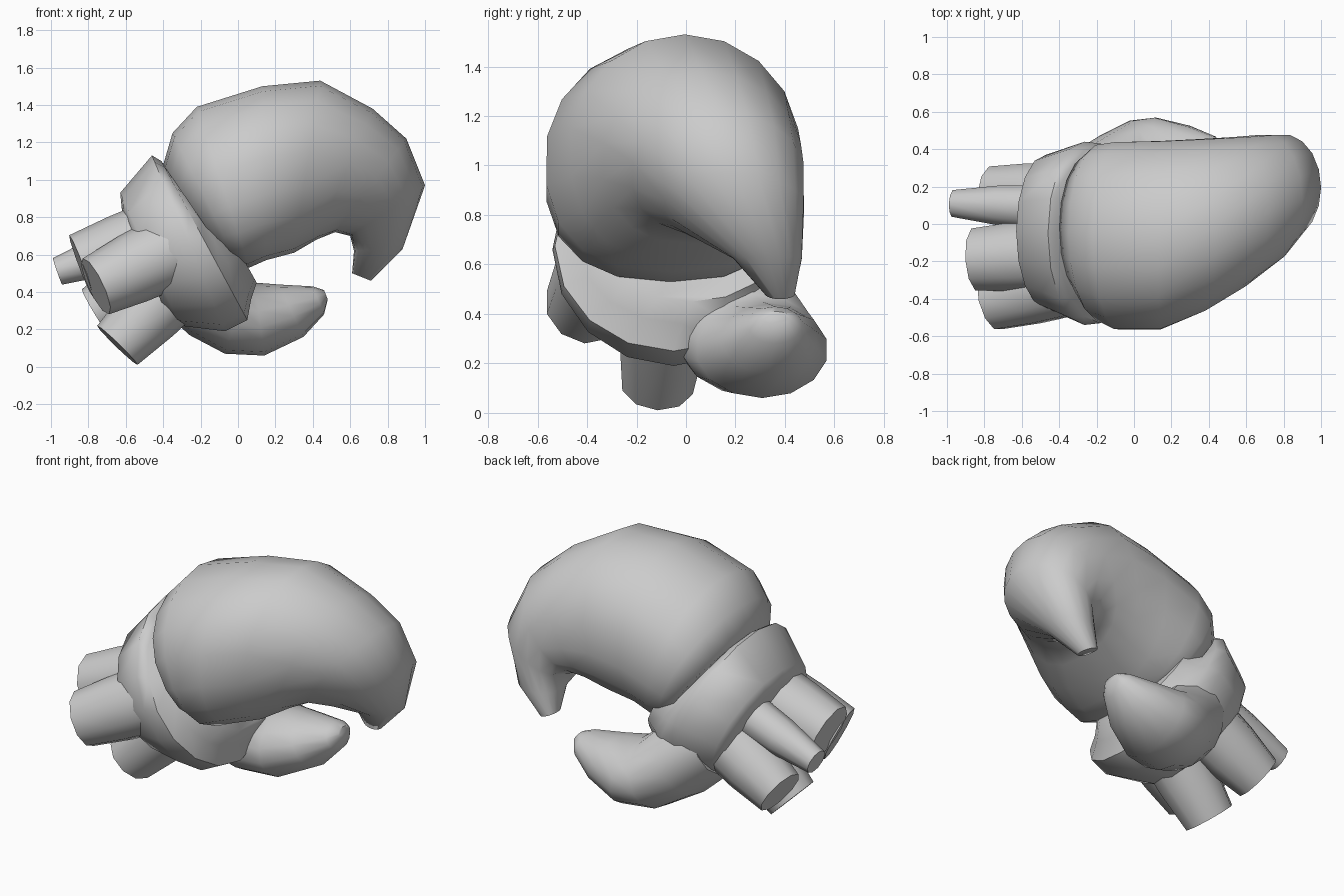
import bpy, bmesh, math
from mathutils import Vector

if "Cube" in bpy.data.objects:
    bpy.data.objects.remove(bpy.data.objects["Cube"])


def finish(name, bm, angle):
    bmesh.ops.recalc_face_normals(bm, faces=bm.faces)
    me = bpy.data.meshes.new(name)
    bm.to_mesh(me)
    bm.free()
    ob = bpy.data.objects.new(name, me)
    bpy.context.collection.objects.link(ob)
    bpy.ops.object.select_all(action='DESELECT')
    bpy.context.view_layer.objects.active = ob
    ob.select_set(True)
    bpy.ops.object.shade_smooth_by_angle(angle=math.radians(angle))
    return ob


def skin(bm, rings):
    loops = [[bm.verts.new(p) for p in r] for r in rings]
    n = len(loops[0])
    for a, b in zip(loops, loops[1:]):
        for i in range(n):
            j = (i + 1) % n
            bm.faces.new((a[i], a[j], b[j], b[i]))
    bm.faces.new(loops[0])
    bm.faces.new(loops[-1])


def shell(name, sections, sides, inner_pow=2.0, angle=50):
    """Loft rings; each section = outer x,z, inner x,z, min y, max y."""
    rings = []
    for ox, oz, ix, iz, y0, y1 in sections:
        ring = []
        for k in range(sides):
            t = 2 * math.pi * k / sides
            c, s = math.cos(t), math.sin(t)
            e = 2 / (2.0 if c > 0.01 else inner_pow)
            u = math.copysign(abs(c) ** e, c)
            v = math.copysign(abs(s) ** e, s)
            ring.append(((ox + ix) / 2 + u * (ox - ix) / 2,
                         (y0 + y1) / 2 + v * (y1 - y0) / 2,
                         (oz + iz) / 2 + u * (oz - iz) / 2))
        rings.append(ring)
    bm = bmesh.new()
    skin(bm, rings)
    return finish(name, bm, angle)


def tube(name, end, r_end, base, r_base, sides=10):
    end, base = Vector(end), Vector(base)
    axis = (base - end).normalized()
    side = axis.cross(Vector((0, 1, 0))).normalized()
    other = axis.cross(side)
    rings = []
    for f in (0, 0.5, 1):
        c = end.lerp(base, f)
        r = r_end + (r_base - r_end) * math.sin(f * math.pi / 2)
        rings.append([c + side * r * math.cos(2 * math.pi * k / sides)
                      + other * r * math.sin(2 * math.pi * k / sides)
                      for k in range(sides)])
    bm = bmesh.new()
    skin(bm, rings)
    return finish(name, bm, 50)


# Big hooked upper pincer
shell("upper_pincer", [
    (-0.40, 1.08, -0.05, 0.57, -0.42, 0.38),
    (-0.35, 1.25, 0.00, 0.55, -0.52, 0.43),
    (-0.22, 1.39, 0.06, 0.53, -0.57, 0.445),
    (0.13, 1.50, 0.15, 0.57, -0.57, 0.45),
    (0.44, 1.53, 0.30, 0.61, -0.47, 0.46),
    (0.72, 1.38, 0.42, 0.68, -0.34, 0.47),
    (0.90, 1.22, 0.52, 0.72, -0.22, 0.48),
    (1.00, 0.97, 0.60, 0.70, -0.09, 0.48),
    (0.88, 0.63, 0.62, 0.62, 0.19, 0.47),
    (0.71, 0.46, 0.61, 0.50, 0.32, 0.44)], 18, 2.5, 60)

# Collar around the wrist, ending in the palm
shell("wrist_collar", [
    (-0.62, 0.83, -0.38, 0.28, -0.40, 0.32),
    (-0.63, 0.93, -0.31, 0.22, -0.45, 0.37),
    (-0.46, 1.13, -0.07, 0.19, -0.54, 0.44),
    (-0.41, 1.10, 0.05, 0.25, -0.53, 0.43),
    (-0.32, 0.98, 0.07, 0.36, -0.43, 0.40),
    (-0.18, 0.95, 0.10, 0.45, -0.33, 0.38)], 16)

# Lower thumb curving up toward the hook
shell("lower_thumb", [
    (-0.40, 0.30, -0.25, 0.75, -0.15, 0.38),
    (-0.26, 0.17, -0.06, 0.60, -0.10, 0.48),
    (-0.07, 0.07, 0.05, 0.48, -0.02, 0.56),
    (0.14, 0.06, 0.09, 0.45, 0.04, 0.575),
    (0.35, 0.16, 0.22, 0.44, 0.14, 0.53),
    (0.46, 0.28, 0.40, 0.43, 0.25, 0.47),
    (0.48, 0.36, 0.46, 0.41, 0.31, 0.42)], 14)

# Cut-off stubs behind the wrist
stubs = {
    "upper_stub": ((-0.84, -0.19, 0.54), 0.175, (-0.42, -0.16, 0.70), 0.20),
    "front_stub": ((-0.76, -0.41, 0.43), 0.165, (-0.36, -0.30, 0.62), 0.20),
    "bottom_stub": ((-0.645, -0.115, 0.115), 0.15, (-0.30, -0.08, 0.47), 0.19),
    "back_stub": ((-0.76, 0.17, 0.29), 0.145, (-0.38, 0.14, 0.52), 0.19),
    "thin_stub": ((-0.965, 0.11, 0.51), 0.075, (-0.48, 0.09, 0.68), 0.125),
}
for name, args in stubs.items():
    tube(name, *args)
